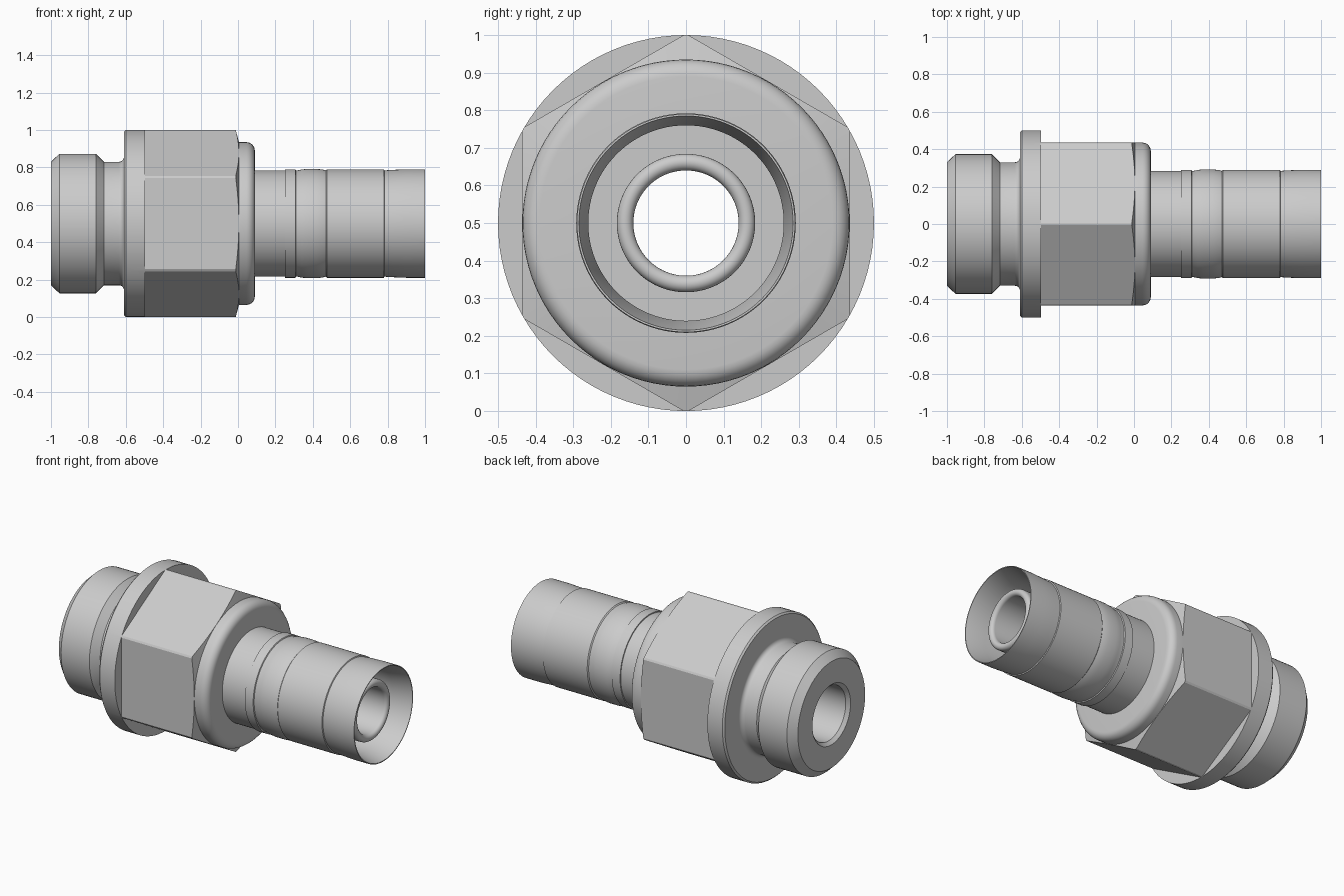
import bpy, bmesh
from math import sin, cos, pi, radians

if "Cube" in bpy.data.objects:
    bpy.data.objects.remove(bpy.data.objects["Cube"])

AXIS_Z = 0.5
SEG = 96


def make_object(name, bm):
    bmesh.ops.recalc_face_normals(bm, faces=bm.faces[:])
    mesh = bpy.data.meshes.new(name)
    bm.to_mesh(mesh)
    bm.free()
    ob = bpy.data.objects.new(name, mesh)
    bpy.context.collection.objects.link(ob)
    return ob


def revolve(name, profile, seg=SEG):
    """Spin a closed (x, radius) loop around the part's long axis."""
    bm = bmesh.new()
    rings = []
    for i in range(seg):
        a = 2 * pi * i / seg
        rings.append([bm.verts.new((x, r * sin(a), AXIS_Z + r * cos(a))) for x, r in profile])
    n = len(profile)
    for i in range(seg):
        p, q = rings[i], rings[(i + 1) % seg]
        for j in range(n):
            k = (j + 1) % n
            bm.faces.new((p[j], p[k], q[k], q[j]))
    return make_object(name, bm)


def arc(cx, cr, rad, a0, a1, steps=6):
    """Profile arc, angles in degrees measured from +x towards +radius."""
    return [(cx + rad * cos(radians(a0 + (a1 - a0) * i / steps)),
             cr + rad * sin(radians(a0 + (a1 - a0) * i / steps))) for i in range(steps + 1)]


def smooth(ob):
    bpy.ops.object.select_all(action='DESELECT')
    ob.select_set(True)
    bpy.context.view_layer.objects.active = ob
    bpy.ops.object.shade_smooth_by_angle(angle=radians(20))


# Body: threaded end, neck, flange, hex envelope, rounded collar and bore
body = revolve("fitting_body", [
    (-1.0, 0.187), (-1.0, 0.33), (-0.955, 0.373), (-0.76, 0.373), (-0.717, 0.33),
    *arc(-0.637, 0.357, 0.027, -90, 0),
    (-0.61, 0.49), (-0.60, 0.5), (-0.012, 0.5), (0.005, 0.435),
    *arc(0.045, 0.39, 0.045, 90, 0),
    (0.09, 0.143), (-0.18, 0.143), (-0.2, 0.168), (-0.98, 0.168)])

# Hexagonal ring that trims six wrench flats from the envelope
cutter = revolve("hex_cutter", [(-0.497, 0.5035), (-0.497, 0.8), (0.03, 0.8), (0.03, 0.5035)], seg=6)
cutter.hide_render = True
mod = body.modifiers.new("wrench_flats", 'BOOLEAN')
mod.operation = 'DIFFERENCE'
mod.solver = 'EXACT'
mod.object = cutter
bpy.context.view_layer.objects.active = body
bpy.ops.object.modifier_apply(modifier=mod.name)
bpy.data.objects.remove(cutter)

# Outer sleeve with grooves, swollen band and conical mouth
sleeve = revolve("tube_sleeve", [
    (0.06, 0.15), (0.06, 0.283), (0.25, 0.283), (0.25, 0.29), (0.307, 0.29),
    (0.31, 0.284), (0.318, 0.284), (0.34, 0.289), (0.37, 0.292), (0.42, 0.292),
    (0.45, 0.289), (0.47, 0.284), (0.476, 0.29), (0.78, 0.29), (0.783, 0.284),
    (0.83, 0.287), (0.9, 0.29), (1.0, 0.29), (1.0, 0.285), (0.88, 0.26),
    (0.4, 0.26), (0.4, 0.15)])

# Inner nozzle with rounded lip
nozzle = revolve("inner_nozzle", [
    (0.05, 0.14), (0.05, 0.184), *arc(0.905, 0.162, 0.022, 90, -90, 10)])

for part in (body, sleeve, nozzle):
    smooth(part)
